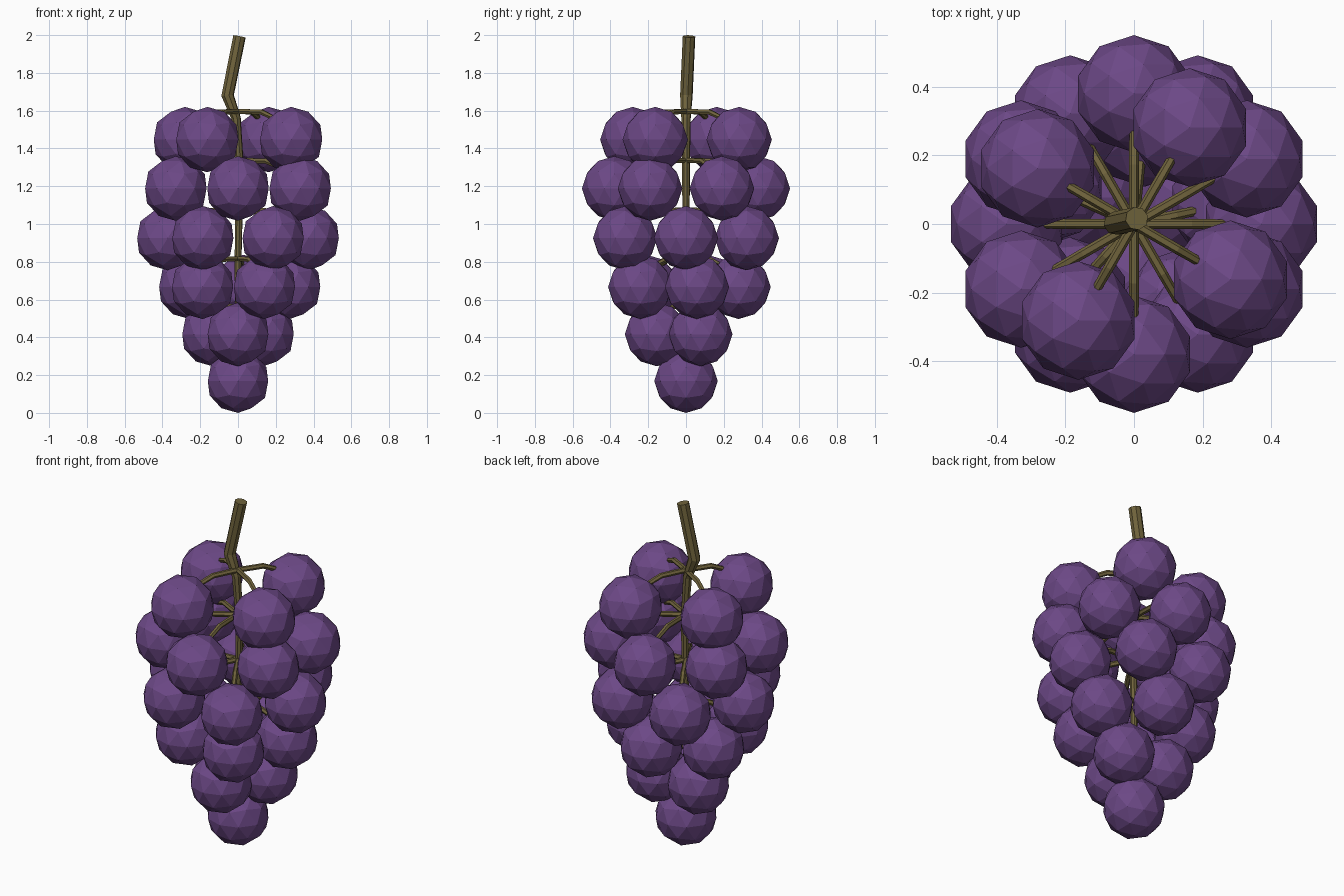
import bpy
from math import radians, cos, sin

if "Cube" in bpy.data.objects:
    bpy.data.objects.remove(bpy.data.objects["Cube"])


def material(name, color):
    m = bpy.data.materials.new(name)
    m.diffuse_color = (*color, 1)
    m.use_nodes = True
    m.node_tree.nodes["Principled BSDF"].inputs["Base Color"].default_value = m.diffuse_color
    return m


purple = material("grape_purple", (0.15, 0.065, 0.24))
brown = material("stem_brown", (0.16, 0.125, 0.045))


def grape(name, x, y, z, r):
    bpy.ops.mesh.primitive_ico_sphere_add(subdivisions=2, radius=r, location=(x, y, z))
    ob = bpy.context.object
    ob.name = name
    ob.data.materials.append(purple)


def twig(name, points, depth, sides):
    # flat-sided tube along points of (x, y, z, relative radius)
    cu = bpy.data.curves.new(name, 'CURVE')
    cu.dimensions = '3D'
    cu.bevel_depth = depth
    cu.bevel_resolution = (sides - 4) // 2
    cu.use_fill_caps = True
    sp = cu.splines.new('POLY')
    sp.points.add(len(points) - 1)
    for p, (x, y, z, r) in zip(sp.points, points):
        p.co = (x, y, z, 1)
        p.radius = r
    sp.use_smooth = False
    cu.materials.append(brown)
    ob = bpy.data.objects.new(name, cu)
    bpy.context.collection.objects.link(ob)
    bpy.context.view_layer.objects.active = ob
    for o in bpy.context.selected_objects:
        o.select_set(False)
    ob.select_set(True)
    bpy.ops.object.convert(target='MESH')


# main stem with its bent top
twig("main_stem", [(0.008, 0.016, 1.993, 1), (-0.055, 0.002, 1.68, 1),
                   (-0.01, 0, 1.56, 0.75), (0.01, 0, 1.3, 0.62),
                   (0, 0, 0.8, 0.55), (0, 0, 0.3, 0.4)], 0.034, 8)

# rows of grapes: height, ring radius, count, first angle, grape radius
rows = [(1.447, 0.325, 4, 60, 0.173),
        (1.188, 0.38, 6, 30, 0.171),
        (0.925, 0.372, 6, 0, 0.17),
        (0.667, 0.28, 5, 12, 0.17),
        (0.416, 0.155, 3, 30, 0.169)]
for i, (z, ring, count, start, r) in enumerate(rows):
    for k in range(count):
        a = radians(start + 360 * k / count)
        c, s = cos(a), sin(a)
        grape(f"grape_{i}_{k}", ring * c, ring * s, z, r)
        # stalk leaves the stem level, then dips into the grape
        path = [(0, 0.15, 1), (0.45, 0.145, 1), (0.7, 0.11, 0.9), (0.9, 0.05, 0.8)]
        twig(f"stalk_{i}_{k}", [(ring * f * c, ring * f * s, z + h, w) for f, h, w in path],
             0.015, 6)

# bottom grape
grape("grape_bottom", 0, 0, 0.168, 0.168)
